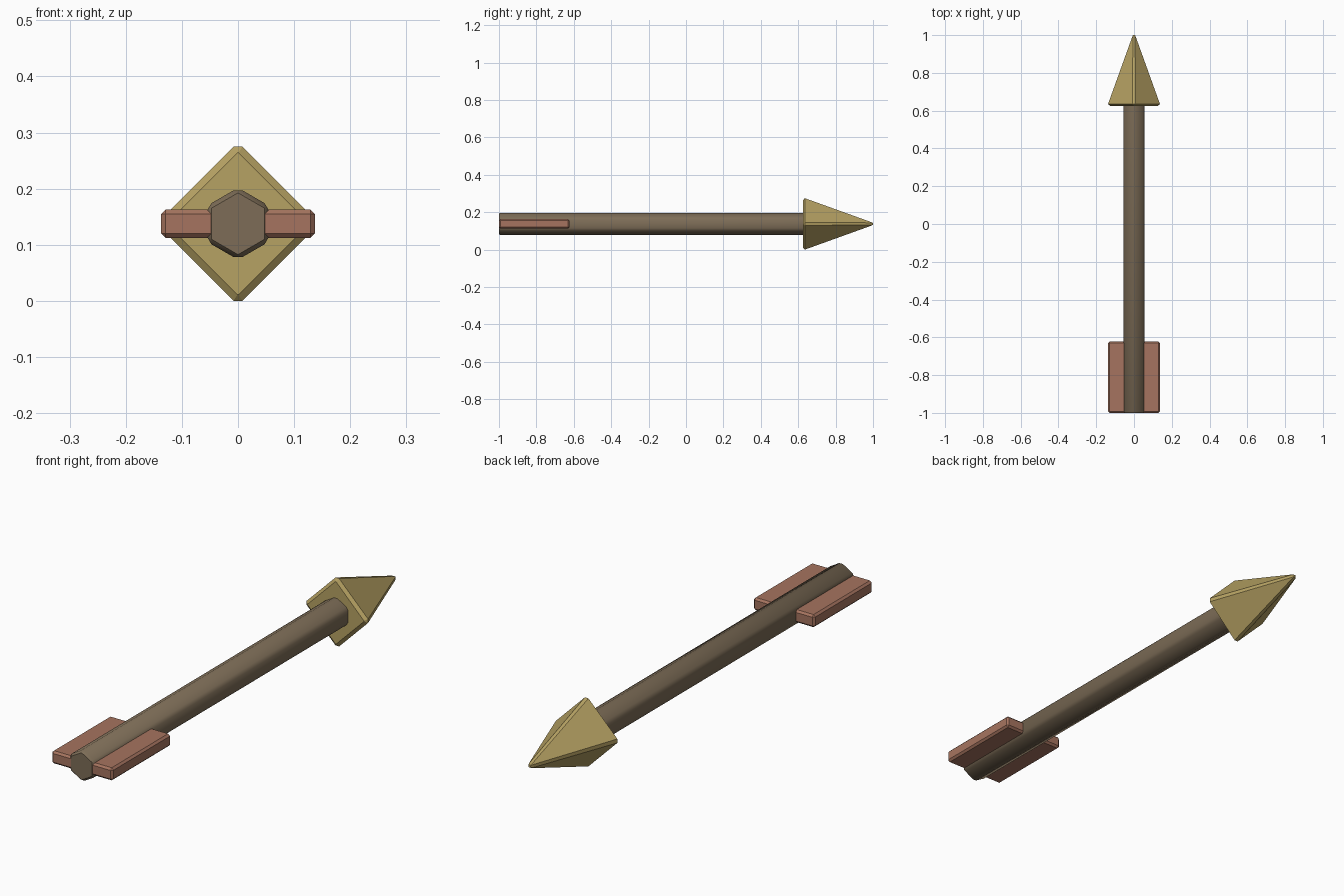
import bpy, bmesh, math

old = bpy.data.objects.get("Cube")
if old:
    bpy.data.objects.remove(old, do_unlink=True)

AXIS_Z = 0.1375  # height of the arrow's long axis


def material(name, rgb):
    m = bpy.data.materials.new(name)
    m.use_nodes = True
    m.diffuse_color = (*rgb, 1)
    m.node_tree.nodes["Principled BSDF"].inputs["Base Color"].default_value = (*rgb, 1)
    return m


def finish(name, bm, mat):
    bmesh.ops.recalc_face_normals(bm, faces=bm.faces)
    mesh = bpy.data.meshes.new(name)
    bm.to_mesh(mesh)
    bm.free()
    mesh.materials.append(mat)
    obj = bpy.data.objects.new(name, mesh)
    bpy.context.collection.objects.link(obj)
    return obj


def loft(name, sides, rings, mat):
    """Loft chamfered polygons along y; each ring is (y, radius, half chamfer)."""
    bm = bmesh.new()
    loops = []
    for y, radius, c in rings:
        loop = []
        r = radius - c * math.tan(math.pi / sides)
        for i in range(sides):
            a = math.pi / 2 + 2 * math.pi * i / sides
            for t in (-c, c):
                loop.append(bm.verts.new((r * math.cos(a) - t * math.sin(a), y,
                                          AXIS_Z + r * math.sin(a) + t * math.cos(a))))
        loops.append(loop)
    n = 2 * sides
    for a, b in zip(loops, loops[1:]):
        for i in range(n):
            j = (i + 1) % n
            bm.faces.new((a[i], a[j], b[j], b[i]))
    bm.faces.new(loops[0])
    bm.faces.new(loops[-1])
    return finish(name, bm, mat)


def box(name, x0, x1, y0, y1, height, mat):
    bm = bmesh.new()
    bmesh.ops.create_cube(bm, size=1)
    for v in bm.verts:
        v.co = ((x0 + x1) / 2 + v.co.x * (x1 - x0),
                (y0 + y1) / 2 + v.co.y * (y1 - y0), AXIS_Z + v.co.z * height)
    bmesh.ops.bevel(bm, geom=bm.edges[:], offset=0.008, segments=1, affect='EDGES')
    return finish(name, bm, mat)


wood = material("brown wood", (0.205, 0.152, 0.095))
gold = material("dull gold", (0.47, 0.36, 0.125))
clay = material("reddish clay", (0.38, 0.175, 0.115))

# Hexagonal shaft with softened edges
shaft = loft("shaft", 6, [(-1, 0.055, 0.001), (-0.992, 0.064, 0.008),
                          (0.64, 0.064, 0.008)], wood)
bpy.context.view_layer.objects.active = shaft
shaft.select_set(True)
bpy.ops.object.shade_smooth_by_angle(angle=math.radians(35))
shaft.select_set(False)

# Four-sided pyramid head with chamfered ridges and a blunt tip
loft("arrow_head", 4, [(0.625, 0.1275, 0.001), (0.635, 0.1455, 0.008),
                       (0.992, 0.015, 0.006), (1, 0.008, 0.003)], gold)

# Pair of flat fins, one on each side of the tail
for side, s in (("left", 1), ("right", -1)):
    x0, x1 = sorted((s * 0.025, s * 0.137))
    box(side + "_fin", x0, x1, -0.9995, -0.623, 0.051, clay)
